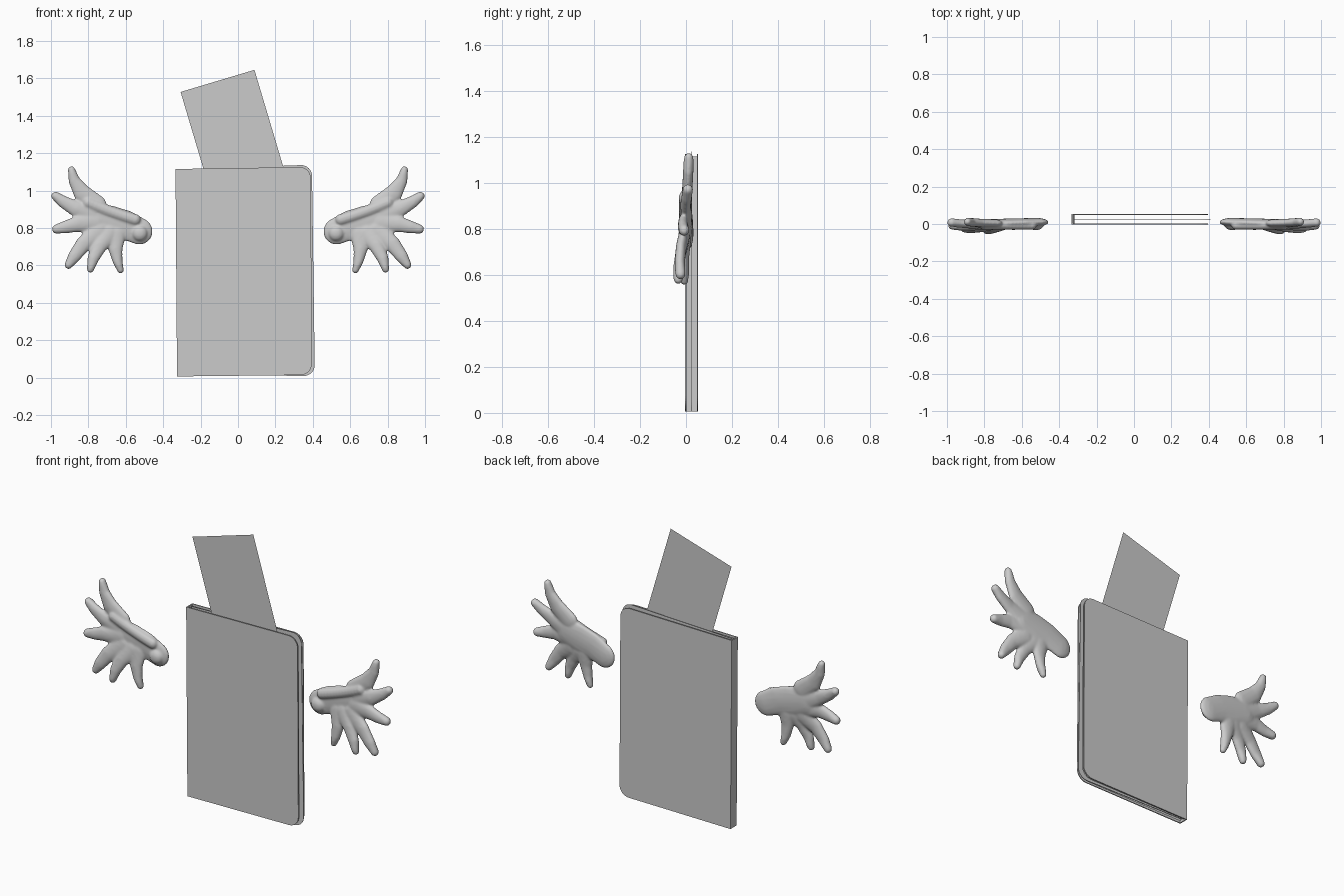
import bpy, bmesh, math
from mathutils import Vector, Matrix

if "Cube" in bpy.data.objects:
    bpy.data.objects.remove(bpy.data.objects["Cube"])

grey = bpy.data.materials.new("plain grey")
grey.diffuse_color = (0.6, 0.6, 0.6, 1)
grey.use_nodes = True
grey.node_tree.nodes["Principled BSDF"].inputs["Base Color"].default_value = grey.diffuse_color


def finish(bm, name):
    bmesh.ops.recalc_face_normals(bm, faces=bm.faces)
    me = bpy.data.meshes.new(name)
    bm.to_mesh(me)
    bm.free()
    me.materials.append(grey)
    ob = bpy.data.objects.new(name, me)
    bpy.context.collection.objects.link(ob)
    return ob


def panel(name, corners, y, thick=0.0, radius=0.0):
    """Upright sheet: corners are left-bottom, right-bottom, right-top, left-top;
    the two right corners are rounded."""
    pts = []
    for i, c in enumerate(corners):
        c = Vector(c)
        if radius and i in (1, 2):
            a = c + (Vector(corners[i - 1]) - c).normalized() * radius
            b = c + (Vector(corners[(i + 1) % 4]) - c).normalized() * radius
            for k in range(9):
                t = k / 8 * math.pi / 2
                pts.append(c + (a - c) * (1 - math.sin(t)) + (b - c) * (1 - math.cos(t)))
        else:
            pts.append(c)
    bm = bmesh.new()
    face = bm.faces.new([bm.verts.new((p.x, y, p.y)) for p in pts])
    if thick:
        ext = bmesh.ops.extrude_face_region(bm, geom=[face], use_keep_orig=True)
        moved = [g for g in ext["geom"] if isinstance(g, bmesh.types.BMVert)]
        bmesh.ops.translate(bm, verts=moved, vec=(0, thick, 0))
    return finish(bm, name)


# Covers and spine of the booklet
cover = [(-0.326, 0.006), (0.395, 0.014), (0.389, 1.126), (-0.334, 1.115)]
panel("front_cover", cover, -0.004, 0.006, 0.06)
panel("back_cover", cover, 0.047, 0.006, 0.06)
spine = [(-0.326, 0.006), (-0.319, 0.006), (-0.327, 1.115), (-0.334, 1.115)]
panel("spine", spine, 0.002, 0.045)

# Loose inner pages, slightly turned against the covers
page = [(-0.315, 0.016), (0.411, 0.008), (0.395, 1.138), (-0.320, 1.112)]
inner = [(-0.318, 0.012), (0.392, 0.016), (0.386, 1.120), (-0.325, 1.110)]
panel("turned_page", page, 0.024, 0.002, 0.06)
panel("front_page", inner, 0.010, 0.0, 0.06)
panel("back_page", inner, 0.036, 0.0, 0.06)

# Tilted ticket tucked between the pages
a = Vector((-0.307, 1.527))
b = Vector((0.088, 1.645))
down = Vector((0.285, -0.958)) * 0.85
panel("ticket", [a + down, b + down, b, a], 0.016)

# Wing strands: points are (x, y, z, radius)
strands = {
    "shoulder": [(0.527, .010, .782, .072), (0.60, .008, .815, .080),
                 (0.68, .006, .835, .085), (0.76, .004, .855, .078)],
    "feather_1": [(0.890, .012, 1.110, .020), (0.874, .010, 1.05, .032),
                  (0.832, .006, .985, .048), (0.757, .004, .923, .055)],
    "feather_2": [(0.975, .008, .970, .024), (0.933, .003, .939, .033),
                  (0.864, -.002, .901, .043), (0.783, .002, .869, .058)],
    "feather_3": [(0.970, -.008, .794, .025), (0.922, -.013, .805, .034),
                  (0.858, -.012, .821, .043), (0.767, -.002, .826, .058)],
    "feather_4": [(0.906, -.024, .602, .022), (0.874, -.027, .650, .035),
                  (0.826, -.022, .714, .043), (0.746, -.006, .778, .058)],
    "feather_5": [(0.789, -.034, .580, .020), (0.773, -.032, .639, .032),
                  (0.741, -.022, .703, .041), (0.693, -.004, .767, .055)],
    "feather_6": [(0.628, -.008, .574, .018), (0.644, -.010, .623, .027),
                  (0.655, -.008, .687, .038), (0.655, .000, .762, .055)],
}


def blob(bm, c, r, depth):
    m = Matrix.Translation(c) @ Matrix.Diagonal((r, depth, r, 1))
    bmesh.ops.create_uvsphere(bm, u_segments=16, v_segments=10, radius=1, matrix=m)


bm = bmesh.new()
for pts in strands.values():
    pts = [Vector(p) for p in pts]
    for p, q in zip(pts, pts[1:]):
        for k in range(8):
            s = p.lerp(q, k / 7)
            blob(bm, s.xyz, s.w, min(s.w, 0.023))
# Raised ridge along the leading edge and the round knob at its root
for k in range(14):
    t = k / 13
    blob(bm, (0.55 + 0.25 * t, -0.008, 0.845 + 0.07 * t + 0.02 * t * t), 0.030, 0.024)
blob(bm, (0.525, -0.006, 0.772), 0.042, 0.028)
wing = finish(bm, "right_wing")

# Fuse the strands into one soft surface
mod = wing.modifiers.new("fuse", "REMESH")
mod.mode = "VOXEL"
mod.voxel_size = 0.006
mod.use_smooth_shade = True
mod = wing.modifiers.new("soften", "SMOOTH")
mod.factor = 0.5
mod.iterations = 8

# Opposite wing
left = wing.copy()
left.data = wing.data.copy()
left.data.transform(Matrix.Diagonal((-1, 1, 1, 1)))
left.data.flip_normals()
left.name = "left_wing"
bpy.context.collection.objects.link(left)
